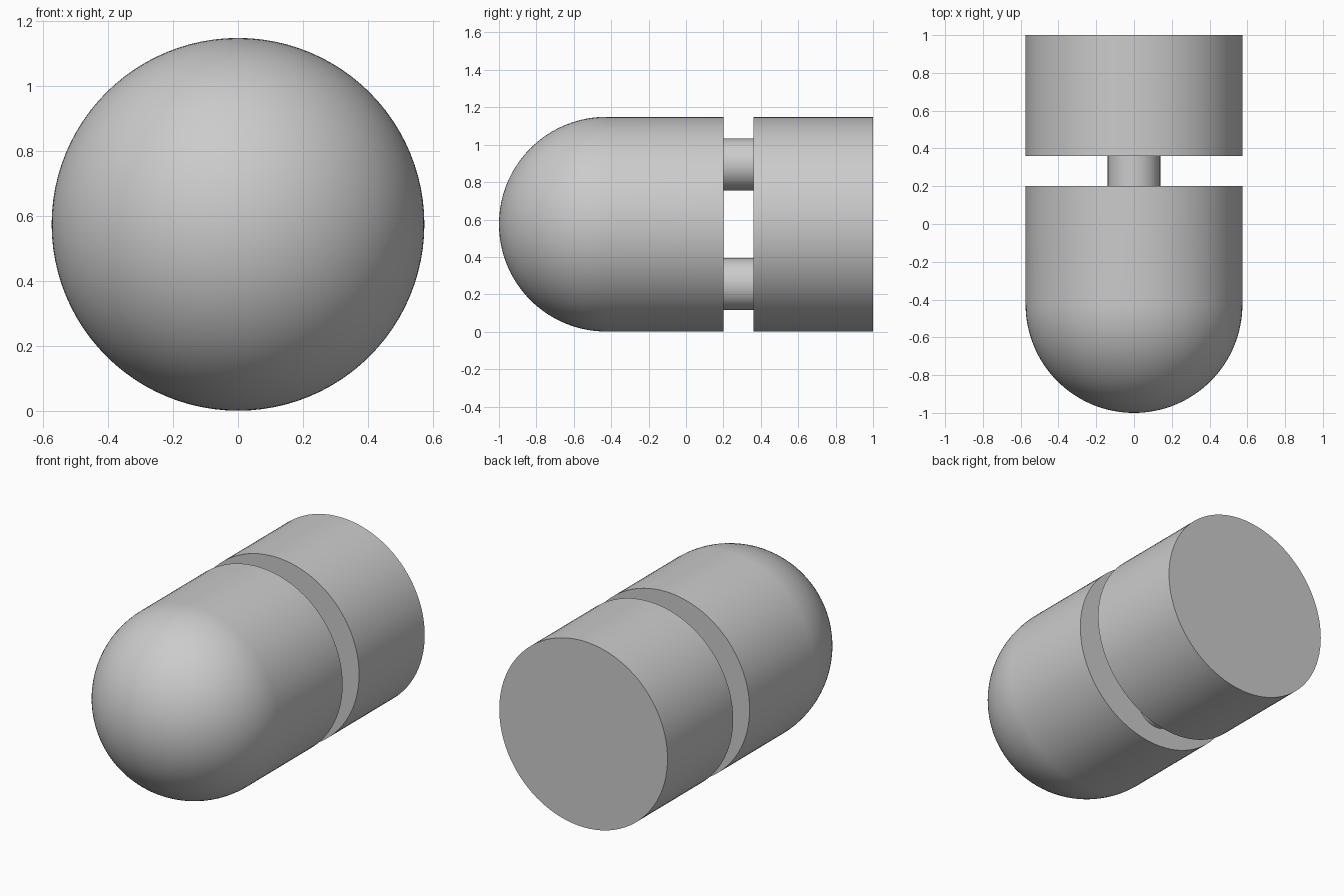
import bpy
import bmesh
import math
from mathutils import Matrix

cube = bpy.data.objects.get("Cube")
if cube:
    bpy.data.objects.remove(cube, do_unlink=True)

RADIUS = 0.574
AXIS_Z = 0.575
SEGMENTS = 96

grey = bpy.data.materials.new("plain grey")
grey.use_nodes = True
grey.diffuse_color = (0.6, 0.6, 0.6, 1)
grey.node_tree.nodes["Principled BSDF"].inputs["Base Color"].default_value = (0.6, 0.6, 0.6, 1)


def lathe(name, profile, z):
    """Spin (radius, y) points around a line along y at height z."""
    bm = bmesh.new()
    verts = [bm.verts.new((r, y, 0)) for r, y in profile]
    edges = [bm.edges.new(pair) for pair in zip(verts, verts[1:])]
    bmesh.ops.spin(bm, geom=verts + edges, cent=(0, 0, 0), axis=(0, 1, 0),
                   angle=math.tau, steps=SEGMENTS, use_merge=True)
    bmesh.ops.remove_doubles(bm, verts=bm.verts, dist=1e-5)
    # Close the flat ends
    rims = [e for e in bm.edges if e.is_boundary]
    bmesh.ops.holes_fill(bm, edges=rims, sides=0)
    bmesh.ops.recalc_face_normals(bm, faces=bm.faces)
    bm.transform(Matrix.Translation((0, 0, z)))
    mesh = bpy.data.meshes.new(name)
    bm.to_mesh(mesh)
    bm.free()
    mesh.materials.append(grey)
    obj = bpy.data.objects.new(name, mesh)
    bpy.context.collection.objects.link(obj)
    bpy.ops.object.select_all(action="DESELECT")
    obj.select_set(True)
    bpy.context.view_layer.objects.active = obj
    bpy.ops.object.shade_smooth_by_angle(angle=math.radians(30))


# Front body: hemispherical nose running into a cylinder
RINGS = 32
nose = []
for i in range(RINGS + 1):
    a = i / RINGS * math.pi / 2
    nose.append((RADIUS * math.sin(a), RADIUS - 1 - RADIUS * math.cos(a)))
lathe("domed_front_body", nose + [(RADIUS, 0.2)], AXIS_Z)

# Rear cylinder
lathe("rear_body", [(RADIUS, 0.36), (RADIUS, 1)], AXIS_Z)

# Two pins bridging the gap
for name, side in (("upper_pin", 1), ("lower_pin", -1)):
    lathe(name, [(0.139, 0.19), (0.139, 0.37)], AXIS_Z + side * 0.319)
